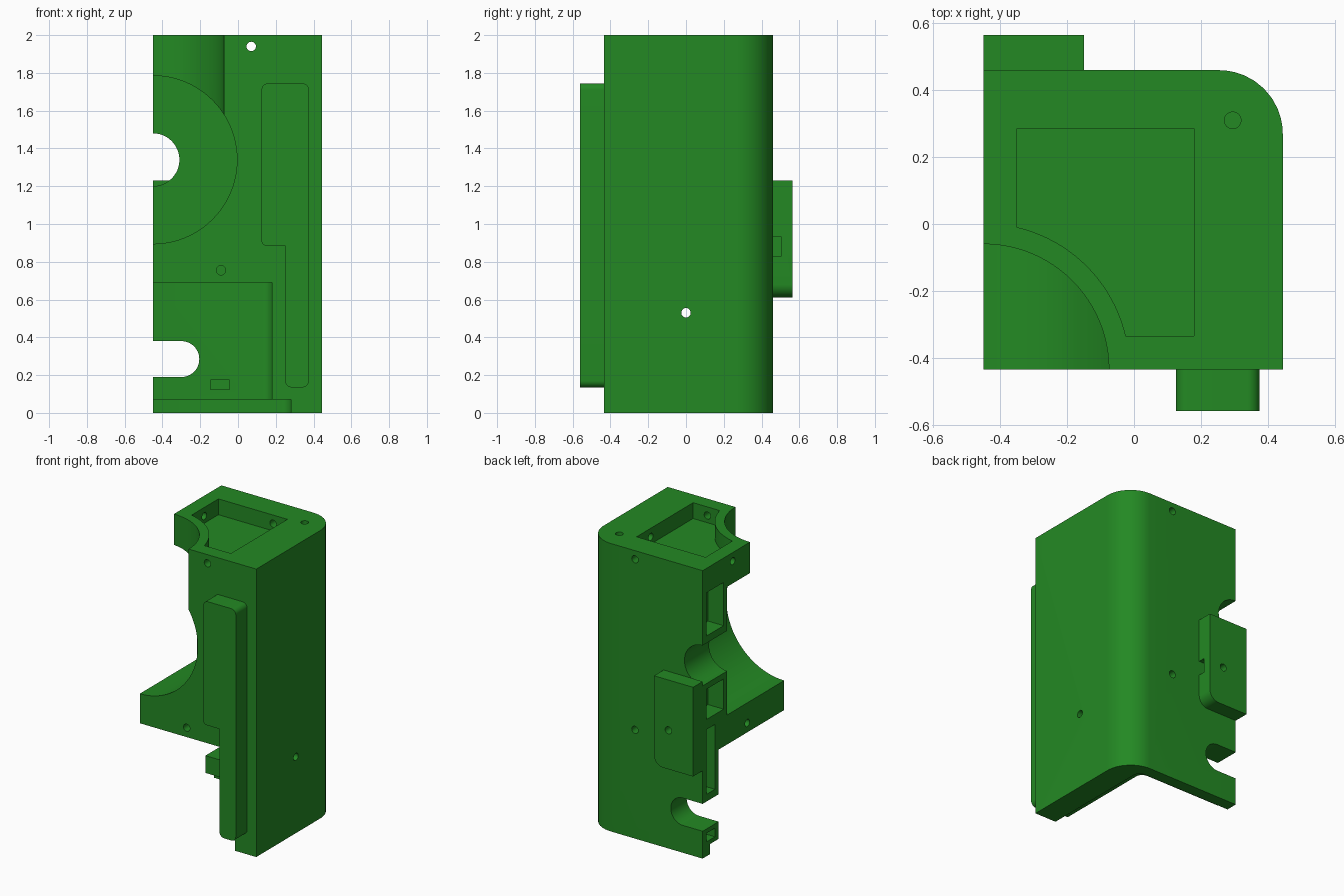
import bpy, bmesh, math
from mathutils import Vector

if "Cube" in bpy.data.objects:
    bpy.data.objects.remove(bpy.data.objects["Cube"])

green = bpy.data.materials.new("forest green")
green.diffuse_color = (0.017, 0.25, 0.017, 1)
green.use_nodes = True
green.node_tree.nodes["Principled BSDF"].inputs["Base Color"].default_value = green.diffuse_color


def rounded(corners, steps=10):
    """Outline from (a, b, radius) corners, each filleted by its radius."""
    out = []
    for i, (a, b, r) in enumerate(corners):
        p = Vector((a, b))
        if r == 0:
            out.append(p)
            continue
        u = (Vector(corners[i - 1][:2]) - p).normalized()
        v = (Vector(corners[(i + 1) % len(corners)][:2]) - p).normalized()
        half = u.angle(v) / 2
        centre = p + (u + v).normalized() * r / math.sin(half)
        start = p + u * r / math.tan(half) - centre
        end = p + v * r / math.tan(half) - centre
        for k in range(steps + 1):
            t = k / steps
            out.append(centre + (start * (1 - t) + end * t).normalized() * r)
    return out


def circle(a, b, r, n=24):
    return [(a + r * math.cos(2 * math.pi * k / n),
             b + r * math.sin(2 * math.pi * k / n)) for k in range(n)]


def rect(a0, a1, b0, b1):
    return [(a0, b0), (a1, b0), (a1, b1), (a0, b1)]


def prism(name, outline, axis, lo, hi):
    """Extrude an outline along an axis between two heights."""
    place = {'x': lambda a, b, t: (t, a, b),
             'y': lambda a, b, t: (a, t, b),
             'z': lambda a, b, t: (a, b, t)}[axis]
    bm = bmesh.new()
    low = [bm.verts.new(place(p[0], p[1], lo)) for p in outline]
    high = [bm.verts.new(place(p[0], p[1], hi)) for p in outline]
    bm.faces.new(low)
    bm.faces.new(high)
    n = len(outline)
    for i in range(n):
        j = (i + 1) % n
        bm.faces.new((low[i], low[j], high[j], high[i]))
    bmesh.ops.recalc_face_normals(bm, faces=bm.faces)
    mesh = bpy.data.meshes.new(name)
    bm.to_mesh(mesh)
    bm.free()
    mesh.materials.append(green)
    ob = bpy.data.objects.new(name, mesh)
    bpy.context.collection.objects.link(ob)
    return ob


def activate(ob):
    bpy.ops.object.select_all(action='DESELECT')
    ob.select_set(True)
    bpy.context.view_layer.objects.active = ob


def cut(ob, outline, axis, lo, hi):
    cutter = prism("cutter", outline, axis, lo, hi)
    cutter.hide_render = True
    mod = ob.modifiers.new("cut", 'BOOLEAN')
    mod.operation, mod.solver, mod.object = 'DIFFERENCE', 'EXACT', cutter
    activate(ob)
    bpy.ops.object.modifier_apply(modifier=mod.name)
    bpy.data.objects.remove(cutter)


L, R, F, B = -0.45, 0.445, -0.435, 0.46   # body sides

# Tall housing with one rounded back corner
body = prism("housing", rounded([(L, F, 0), (R, F, 0), (R, B, 0.19), (L, B, 0)]),
             'z', 0, 2)

# Open lower bay and the wider step at its foot
cut(body, rounded([(-0.6, -0.6, 0), (0.18, -0.6, 0), (0.18, 0.285, 0.05),
                   (-0.6, 0.285, 0)]), 'z', -0.1, 0.69)
cut(body, rounded([(-0.6, -0.6, 0), (0.28, -0.6, 0), (0.28, 0.38, 0.05),
                   (-0.6, 0.38, 0)]), 'z', -0.1, 0.07)

# Round recesses: upright quarter, wide front one, hole in the back wall
cut(body, circle(L, F, 0.375, 96), 'z', 1.3, 2.1)
cut(body, circle(L, 1.34, 0.445, 96), 'y', -0.6, 0.19)
cut(body, circle(L, 1.34, 0.14, 48), 'y', 0.1, 0.6)

# Rounded slot through the foot of the back wall
cut(body, rounded([(-0.6, 0.19, 0), (-0.205, 0.19, 0.094),
                   (-0.205, 0.38, 0.094), (-0.6, 0.38, 0)]), 'y', 0.2, 0.6)

# Shallow top pocket that follows the upright recess
a0 = math.asin(0.1 / 0.437)
arc = [(L + 0.437 * math.cos(a0 + (math.pi / 2 - 2 * a0) * k / 20),
        F + 0.437 * math.sin(a0 + (math.pi / 2 - 2 * a0) * k / 20))
       for k in range(21)]
cut(body, arc + [(-0.35, 0.285), (0.18, 0.285), (0.18, -0.335)], 'z', 1.89, 2.1)

# Pockets in the left edge of the back wall
for y0, y1, z0, z1 in [(0.23, 0.42, 1.53, 1.83), (0.23, 0.42, 0.95, 1.16),
                       (0.325, 0.42, 0.43, 0.88), (0.325, 0.42, 0.10, 0.16)]:
    cut(body, rect(y0, y1, z0, z1), 'x', -0.6, -0.33)
cut(body, rect(-0.145, -0.045, 0.125, 0.175), 'y', 0.2, 0.34)

# Screw holes
for axis, a, b, lo, hi in [('y', 0.07, 1.94, -0.6, 0.6),
                           ('y', -0.09, 0.755, -0.6, -0.25),
                           ('y', 0.07, 0.755, 0.3, 0.6),
                           ('x', 0.0, 0.53, 0.1, 0.6),
                           ('x', -0.03, 0.755, -0.6, -0.3),
                           ('x', 0.13, 1.94, -0.6, 0.3),
                           ('z', 0.295, 0.31, 1.8, 2.1)]:
    cut(body, circle(a, b, 0.025), axis, lo, hi)

# Stepped rail on the front
rail = prism("front_rail", rounded([
    (0.25, 0.135, 0.035), (0.375, 0.135, 0.035), (0.375, 1.745, 0.035),
    (0.125, 1.745, 0.035), (0.125, 0.885, 0.025), (0.25, 0.885, 0)]),
    'y', -0.56, F)
cut(rail, circle(0.07, 1.94, 0.025), 'y', -0.6, -0.4)

# Mounting tab on the back, with screw hole and nut notch
tab = prism("back_tab", rounded([(L, 0.61, 0), (-0.15, 0.61, 0.07),
                                 (-0.15, 1.23, 0), (L, 1.23, 0)]), 'y', B, 0.565)
cut(tab, rect(0.4, 0.505, 0.83, 0.93), 'x', -0.31, -0.1)
cut(tab, circle(-0.26, 0.88, 0.025), 'y', 0.48, 0.6)

for ob in (body, rail, tab):
    activate(ob)
    bpy.ops.object.shade_smooth_by_angle(angle=math.radians(30))
